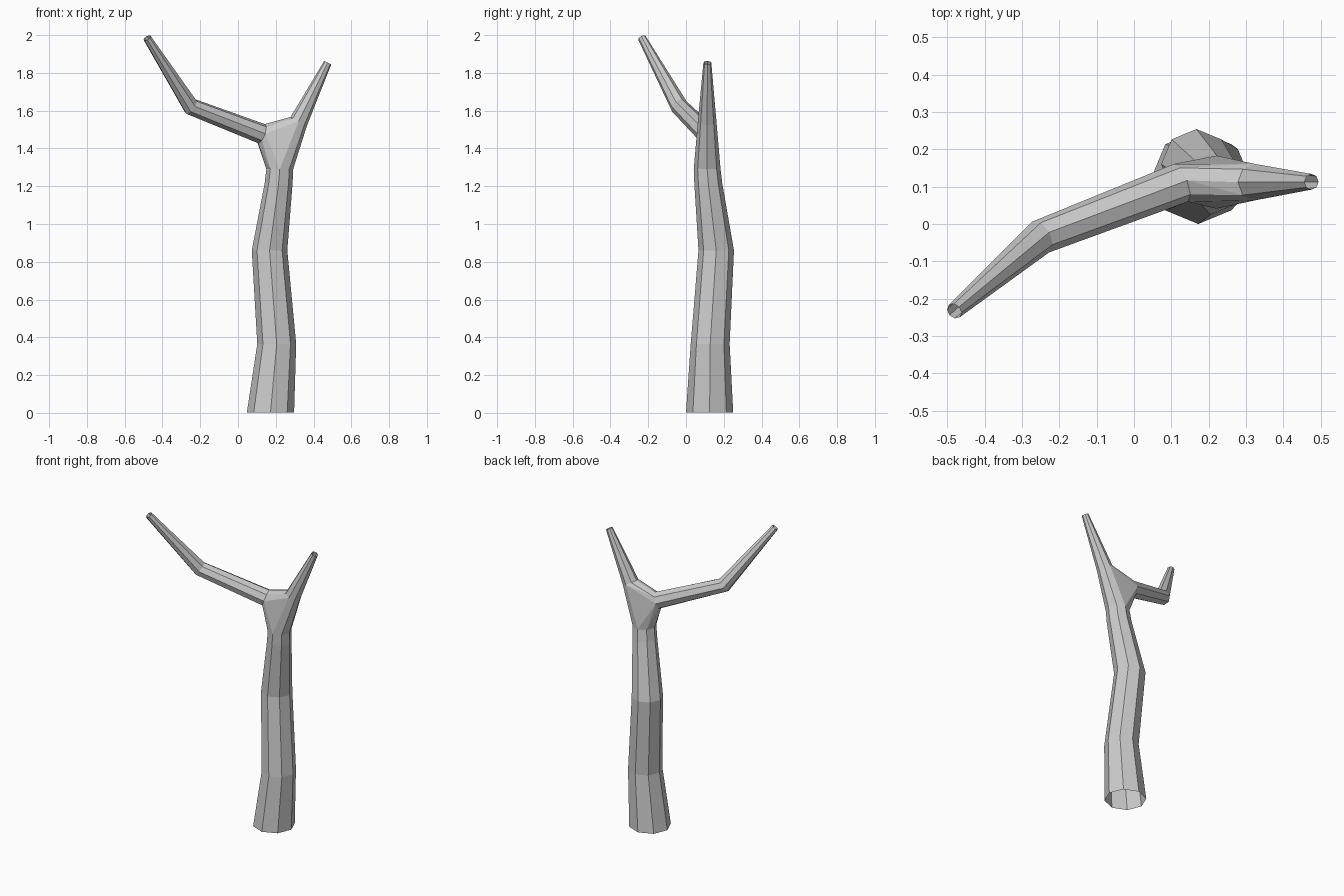
import bpy, bmesh
from math import cos, sin, tau
from mathutils import Vector

if "Cube" in bpy.data.objects:
    bpy.data.objects.remove(bpy.data.objects["Cube"])

SIDES = 8
bm = bmesh.new()


def ring(center, radius, normal, ref):
    n = Vector(normal).normalized()
    u = Vector(ref).cross(n).normalized()
    v = n.cross(u)
    return [bm.verts.new(Vector(center) + radius * (cos(tau * i / SIDES) * u + sin(tau * i / SIDES) * v))
            for i in range(SIDES)]


def tube(path, ref, level=False):
    pts = [Vector(p[:3]) for p in path]
    rings = []
    for i, p in enumerate(pts):
        a = (p - pts[i - 1]).normalized() if i else Vector()
        b = (pts[i + 1] - p).normalized() if i < len(pts) - 1 else Vector()
        rings.append(ring(p, path[i][3], (0, 0, 1) if level else a + b, ref))
    for r, s in zip(rings, rings[1:]):
        for i in range(SIDES):
            j = (i + 1) % SIDES
            bm.faces.new((r[i], r[j], s[j], s[i]))
    return rings


# Trunk, open at the base (x, y, z, radius)
trunk = tube([(0.172, 0.125, 0.003, 0.125), (0.205, 0.128, 0.365, 0.103),
              (0.167, 0.16, 0.86, 0.094), (0.215, 0.118, 1.215, 0.074),
              (0.221, 0.112, 1.29, 0.071)], (0, 1, 0), level=True)

# Long bent left branch and short right branch, open at the tips
left = tube([(0.125, 0.11, 1.478, 0.054), (-0.25, -0.035, 1.622, 0.047),
             (-0.481, -0.233, 1.985, 0.022)], (0, 0, 1))
right = tube([(0.322, 0.112, 1.545, 0.049), (0.475, 0.113, 1.854, 0.021)], (0, 1, 0))

# Fork: hull around the three joining rings, without its internal caps
ends = [trunk[-1], left[0], right[0]]
hull = bmesh.new()
groups = [[hull.verts.new(v.co) for v in r] for r in ends]
bmesh.ops.convex_hull(hull, input=hull.verts[:], use_existing_faces=False)
sets = [set(g) for g in groups]
caps = [f for f in hull.faces if any(set(f.verts) <= s for s in sets)]
bmesh.ops.delete(hull, geom=caps, context='FACES')
for f in hull.faces:
    bm.faces.new([bm.verts.new(v.co) for v in f.verts])
hull.free()

bmesh.ops.remove_doubles(bm, verts=bm.verts[:], dist=0.0005)
bmesh.ops.recalc_face_normals(bm, faces=bm.faces[:])
mesh = bpy.data.meshes.new("bare_tree")
bm.to_mesh(mesh)
bm.free()
bpy.context.collection.objects.link(bpy.data.objects.new("bare_tree", mesh))
